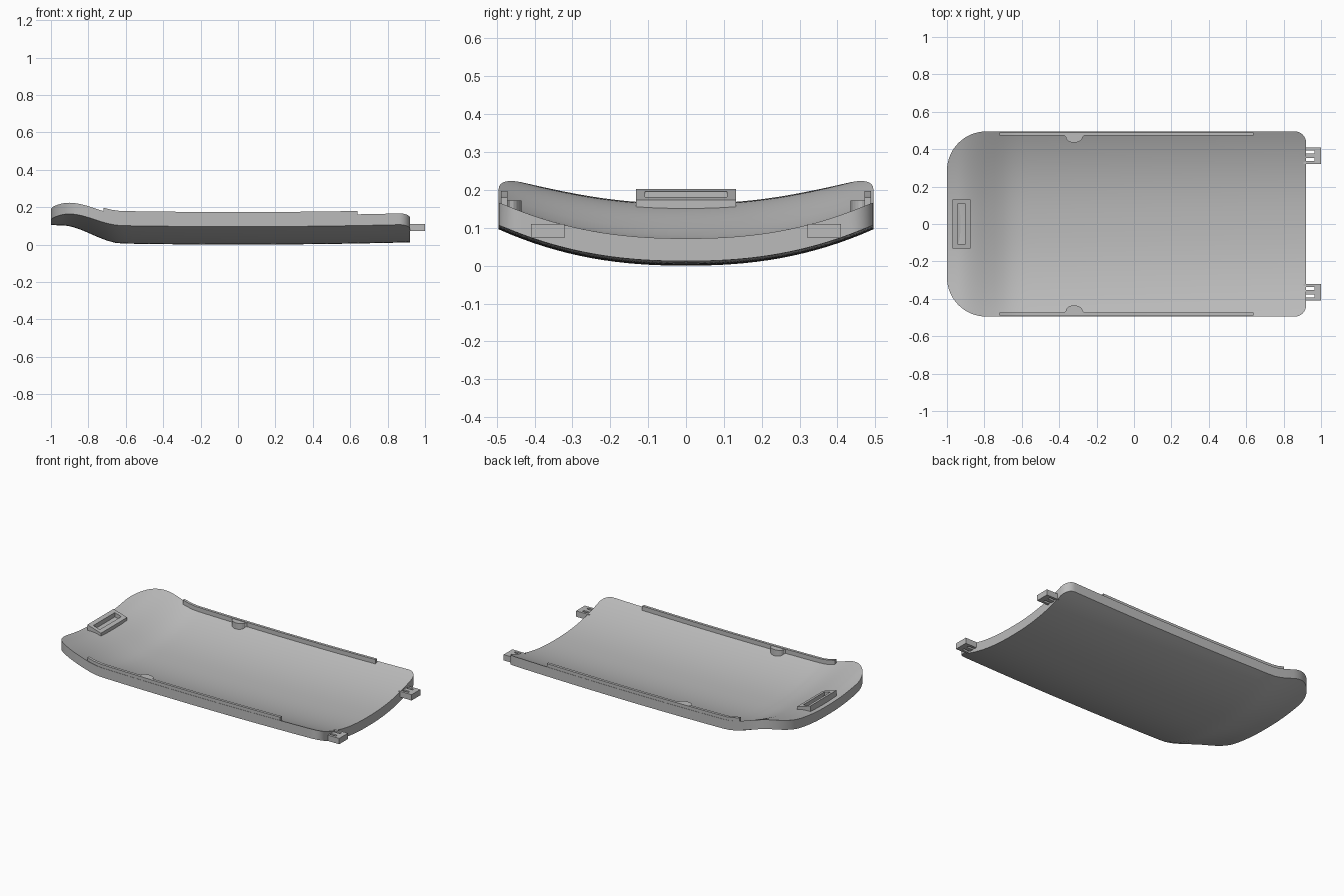
import bpy, bmesh, math

if "Cube" in bpy.data.objects:
    bpy.data.objects.remove(bpy.data.objects["Cube"])

grey = bpy.data.materials.new("plain grey")
grey.use_nodes = True
colour = (0.5, 0.5, 0.5, 1)
grey.diffuse_color = colour
grey.node_tree.nodes["Principled BSDF"].inputs["Base Color"].default_value = colour

HALF, LEFT, RIGHT, THICK = 0.495, -1.0, 0.92, 0.06


def under(x, y):
    """Height of the underside: curved across, with a raised lip at one end."""
    s = min(max((-0.62 - x) / 0.32, 0), 1)
    lift = 0.09 * s * s * (3 - 2 * s)
    t = abs(y) / HALF
    return 0.012 * (x / RIGHT) ** 2 + 0.096 * t ** 2.3 + lift * (1 - 0.25 * t ** 4)


def over(x, y):
    return under(x, y) + THICK


def finish(name, bm, smooth=False):
    bmesh.ops.recalc_face_normals(bm, faces=bm.faces[:])
    mesh = bpy.data.meshes.new(name)
    bm.to_mesh(mesh)
    bm.free()
    mesh.materials.append(grey)
    ob = bpy.data.objects.new(name, mesh)
    bpy.context.collection.objects.link(ob)
    if smooth:
        bpy.ops.object.select_all(action='DESELECT')
        ob.select_set(True)
        bpy.context.view_layer.objects.active = ob
        bpy.ops.object.shade_smooth_by_angle(angle=math.radians(35))
    return ob


def loft(name, rings, smooth=False):
    """Skin closed rings of equal length and cap both ends."""
    bm = bmesh.new()
    rows = [[bm.verts.new(p) for p in ring] for ring in rings]
    n = len(rows[0])
    for a, b in zip(rows, rows[1:]):
        for i in range(n):
            j = (i + 1) % n
            bm.faces.new((a[i], a[j], b[j], b[i]))
    bm.faces.new(rows[0])
    bm.faces.new(rows[-1])
    return finish(name, bm, smooth)


# Curved shell: stations along x follow the rounded plan corners
def corner(radius, steps):
    return [(radius * (1 - math.cos(a)), HALF - radius * (1 - math.sin(a)))
            for a in (math.pi / 2 * i / steps for i in range(steps + 1))]


big, small = corner(0.21, 14), corner(0.06, 8)
stations = [(LEFT + d, w) for d, w in big]
start, end = stations[-1][0], RIGHT - small[-1][0]
stations += [(start + (end - start) * i / 36, HALF) for i in range(1, 36)]
stations += [(RIGHT - d, w) for d, w in reversed(small)]
N = 32
across = [2 * i / N - 1 for i in range(N + 1)]
shell = bmesh.new()
tops = [[shell.verts.new((x, w * t, over(x, w * t))) for t in across] for x, w in stations]
lows = [[shell.verts.new((x, w * t, under(x, w * t))) for t in across] for x, w in stations]
for k in range(len(stations) - 1):
    for grid in (tops, lows):
        for i in range(N):
            shell.faces.new((grid[k][i], grid[k][i + 1], grid[k + 1][i + 1], grid[k + 1][i]))
    for i in (0, N):
        shell.faces.new((tops[k][i], tops[k + 1][i], lows[k + 1][i], lows[k][i]))
for k in (0, -1):
    for i in range(N):
        shell.faces.new((tops[k][i], tops[k][i + 1], lows[k][i + 1], lows[k][i]))
finish("curved_shell", shell, True)


def box(name, x0, x1, y0, y1, z0, z1):
    return loft(name, [[(x, y0, z0), (x, y1, z0), (x, y1, z1), (x, y0, z1)] for x in (x0, x1)])


for side, label in ((1, "left"), (-1, "right")):
    # Rail along the edge
    rings = []
    for i in range(31):
        x = -0.72 + 1.36 * i / 30
        z = over(x, 0.488)
        rings.append([(x, side * y, z + h) for y, h in
                      ((0.472, -0.03), (0.489, -0.03), (0.489, 0.021), (0.472, 0.021))])
    loft(label + "_rail", rings, True)

    # Rounded snap tab beside the rail
    plan = [(-0.055, 0.475)]
    plan += [(-0.045 * math.cos(a), 0.465 - 0.03 * math.sin(a))
             for a in (math.pi * i / 10 for i in range(11))]
    plan += [(0.055, 0.475)]
    loft(label + "_snap_tab", [[(-0.32 + x, side * y, z) for x, y in plan] for z in (0.125, 0.172)])

    # End hook: three prongs joined by a bar, leaving two slots
    mid = side * 0.365
    for i, (y0, y1) in enumerate(((-0.044, -0.028), (-0.013, 0.013), (0.028, 0.044))):
        box(f"{label}_hook_prong_{i + 1}", 0.905, 0.966, mid + y0, mid + y1, 0.073, 0.11)
    box(label + "_hook_bar", 0.966, 1.0, mid - 0.044, mid + 0.044, 0.073, 0.11)


# Sloping catch frame on the raised end, with a sunken slot
def slope(x):
    return 0.203 - 0.31 * (x + 0.97)


def rim(x0, x1, y, drop):
    return [(x, s, slope(x) - drop) for x, s in ((x0, -y), (x1, -y), (x1, y), (x0, y))]


outer = rim(-0.97, -0.875, 0.132, 0)
base = [(x, y, 0.12) for x, y, z in outer]
loft("catch_frame", [base, outer, rim(-0.945, -0.9, 0.108, 0), rim(-0.945, -0.9, 0.108, 0.028)])
